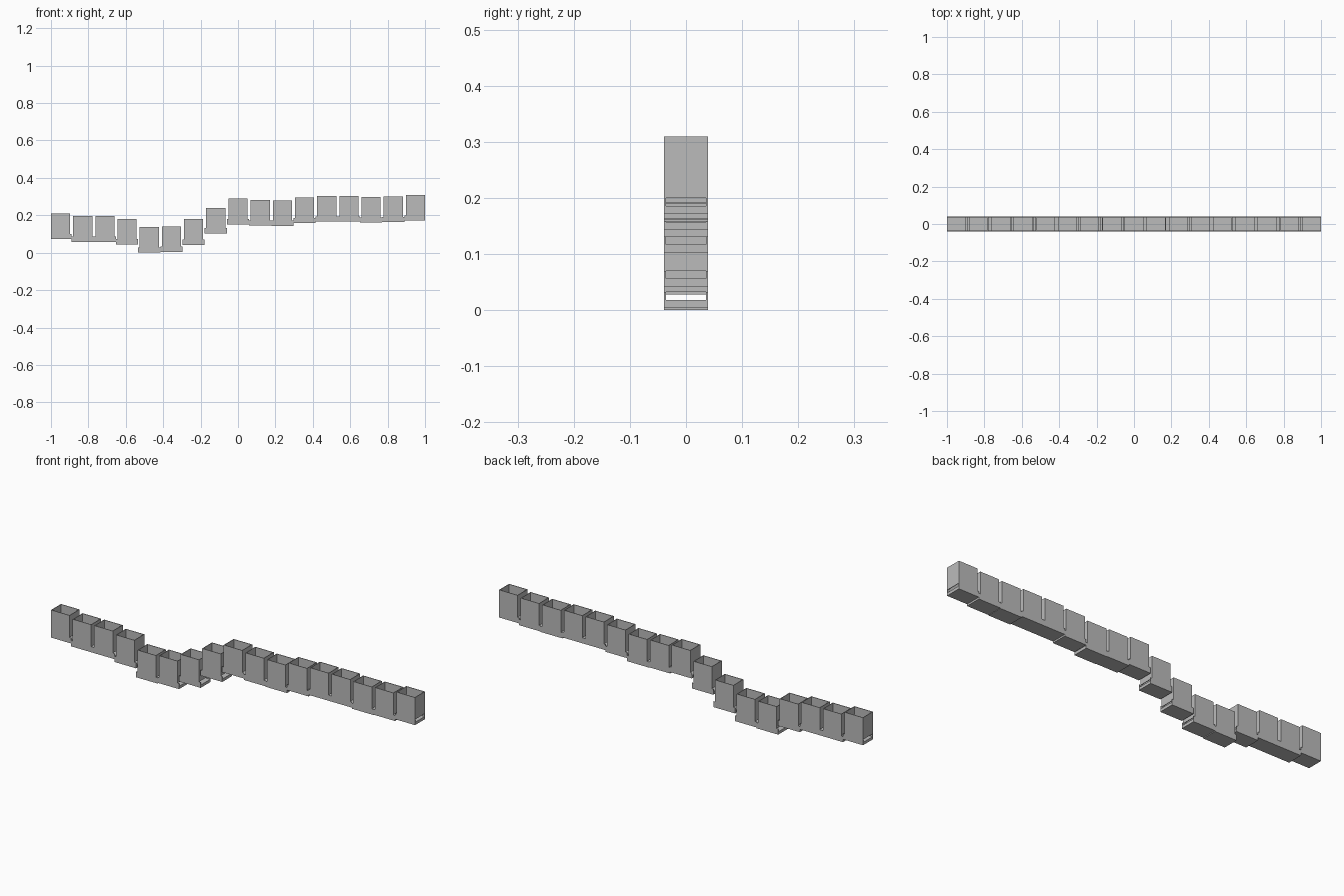
import bpy

cube = bpy.data.objects.get("Cube")
if cube:
    bpy.data.objects.remove(cube)

grey = bpy.data.materials.new("plain grey")
grey.use_nodes = True
grey.diffuse_color = (0.5, 0.5, 0.5, 1)
grey.node_tree.nodes["Principled BSDF"].inputs["Base Color"].default_value = (0.5, 0.5, 0.5, 1)

PITCH, WIDTH, DEPTH, HEIGHT = 0.1186, 0.1024, 0.078, 0.137
WALL, FLOOR, SLOT = 0.003, 0.014, 0.028
BASES = [.072, .058, .058, .044, 0, .004, .042, .103, .152,
         .145, .143, .158, .166, .166, .161, .163, .172]


def add_block(verts, faces, x, y, z):
    """Append a box given as (low, high) ranges on each axis."""
    n = len(verts)
    verts.extend((a, b, c) for a in x for b in y for c in z)
    quads = ((0, 1, 3, 2), (4, 6, 7, 5), (0, 4, 5, 1),
             (2, 3, 7, 6), (0, 2, 6, 4), (1, 5, 7, 3))
    faces.extend(tuple(n + i for i in q) for q in quads)


def make_bin(name, cx, z, left, right):
    """Open bin with slotted ends on a U-shaped channel."""
    verts, faces = [], []
    h, d = WIDTH / 2, DEPTH / 2
    channel = (cx - left, cx + right)
    # channel floor
    add_block(verts, faces, channel, (-d, d), (z, z + FLOOR))
    # channel sides and bin sides
    for s in (-1, 1):
        side = sorted((s * d, s * (d - WALL)))
        add_block(verts, faces, channel, side, (z + FLOOR, z + SLOT))
        add_block(verts, faces, (cx - h, cx + h), side, (z + SLOT, z + HEIGHT))
        # end wall above the slot
        end = sorted((cx + s * h, cx + s * (h - WALL)))
        add_block(verts, faces, end, (WALL - d, d - WALL), (z + SLOT, z + HEIGHT))
    mesh = bpy.data.meshes.new(name)
    mesh.from_pydata(verts, [], faces)
    mesh.materials.append(grey)
    bpy.context.collection.objects.link(bpy.data.objects.new(name, mesh))


# row of bins; the outer ends have no channel lip
last = len(BASES) - 1
for i, z in enumerate(BASES):
    make_bin(f"bin_{i + 1}", (i - last / 2) * PITCH, z,
             (WIDTH if i == 0 else PITCH) / 2,
             (WIDTH if i == last else PITCH) / 2)
